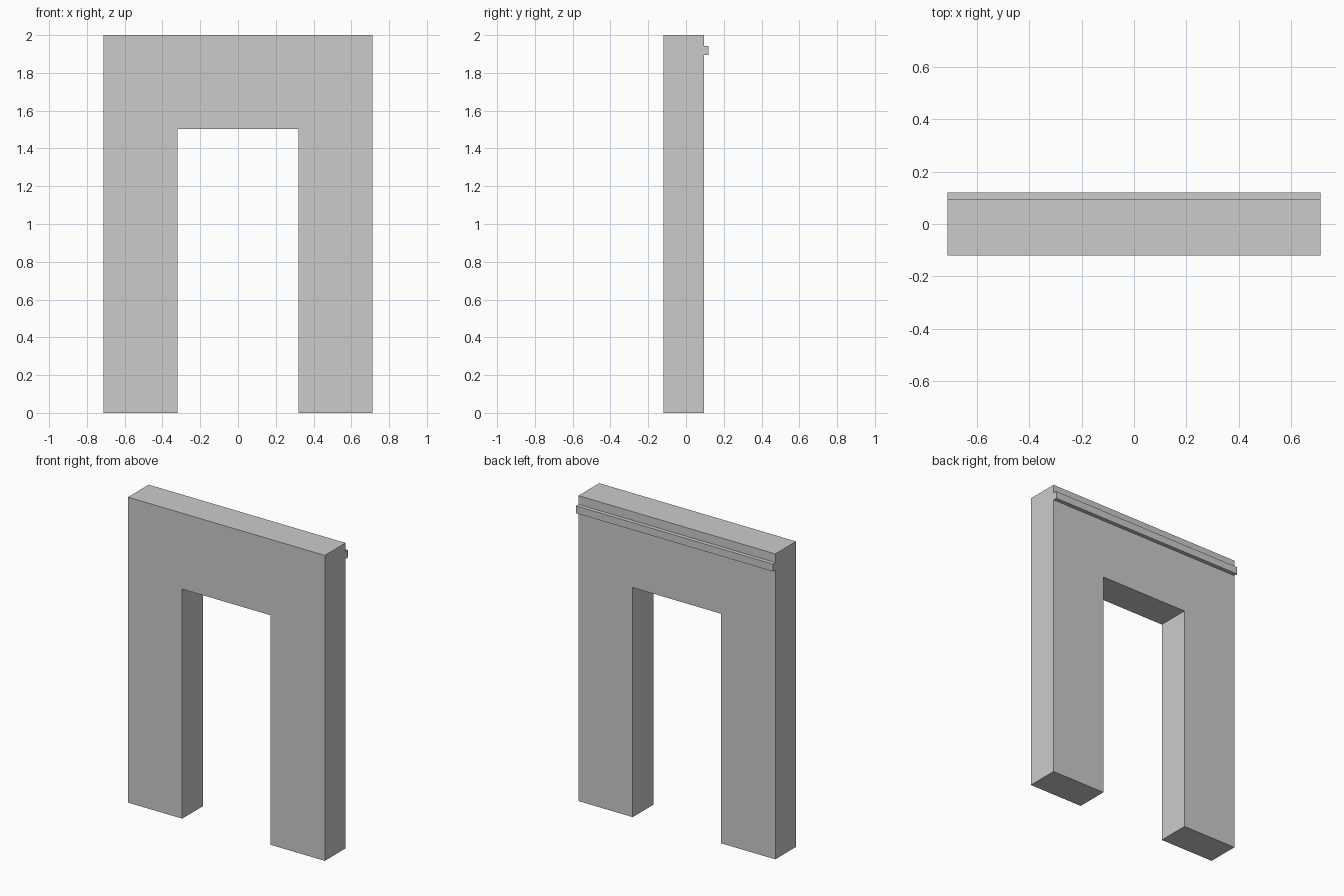
import bpy
import bmesh

if "Cube" in bpy.data.objects:
    bpy.data.objects.remove(bpy.data.objects["Cube"])

HALF_W, OPEN_W = 0.713, 0.32
FRONT, BACK, LIP = -0.12, 0.094, 0.12

grey = bpy.data.materials.new("plain_grey")
grey.diffuse_color = (0.6, 0.6, 0.6, 1)
grey.use_nodes = True
grey.node_tree.nodes["Principled BSDF"].inputs["Base Color"].default_value = grey.diffuse_color


def extrude_profile(name, points, offset):
    """Closed polygon swept along an offset into a solid."""
    bm = bmesh.new()
    face = bm.faces.new([bm.verts.new(p) for p in points])
    swept = bmesh.ops.extrude_face_region(bm, geom=[face], use_keep_orig=True)
    verts = [g for g in swept["geom"] if isinstance(g, bmesh.types.BMVert)]
    bmesh.ops.translate(bm, verts=verts, vec=offset)
    bmesh.ops.recalc_face_normals(bm, faces=bm.faces[:])
    mesh = bpy.data.meshes.new(name)
    bm.to_mesh(mesh)
    bm.free()
    mesh.materials.append(grey)
    obj = bpy.data.objects.new(name, mesh)
    bpy.context.collection.objects.link(obj)
    return obj


# Wall with a doorway: half outline, mirrored across x
half = [(OPEN_W, 1.503), (OPEN_W, 0), (HALF_W, 0), (HALF_W, 2)]
outline = half + [(-x, z) for x, z in reversed(half)]
extrude_profile("doorway_wall", [(x, FRONT, z) for x, z in outline],
                (0, BACK - FRONT, 0))

# Thin ledge along the top of the back face
ledge = [(BACK, 1.895), (LIP, 1.895), (LIP, 1.943), (BACK, 1.943)]
extrude_profile("back_ledge", [(-HALF_W, y, z) for y, z in ledge],
                (2 * HALF_W, 0, 0))
